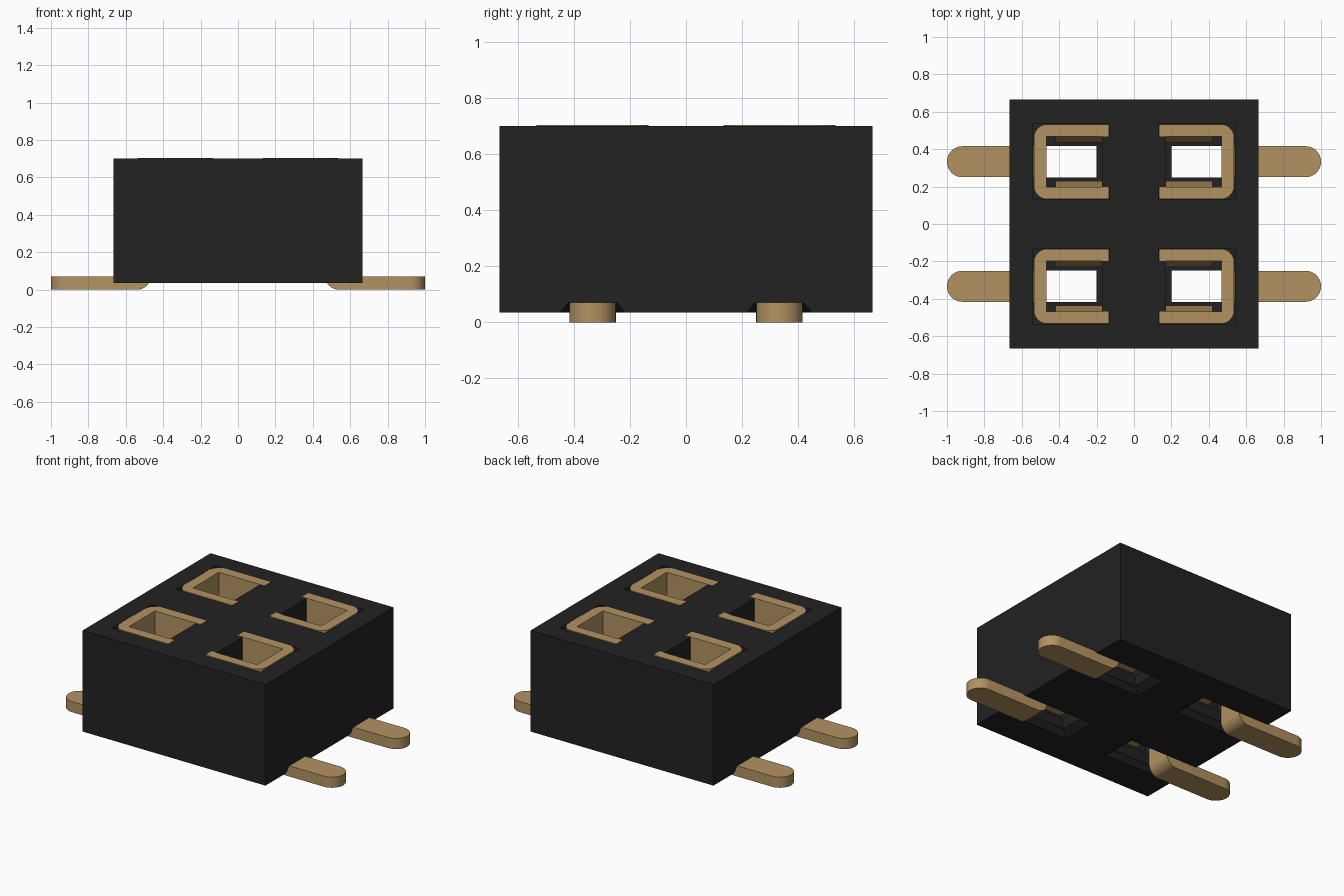
import bpy, bmesh, math

if "Cube" in bpy.data.objects:
    bpy.data.objects.remove(bpy.data.objects["Cube"])

PITCH = 0.333          # contact row offset in y
TOP = 0.70


def material(name, rgb):
    m = bpy.data.materials.new(name)
    m.diffuse_color = (*rgb, 1)
    m.use_nodes = True
    m.node_tree.nodes["Principled BSDF"].inputs["Base Color"].default_value = m.diffuse_color
    return m


BLACK = material("black plastic", (0.016, 0.016, 0.016))
GOLD = material("gold metal", (0.45, 0.29, 0.12))


def prism(bm, pts, lo, hi, to3d):
    """Extrude a 2D outline between lo and hi; to3d maps (a, b, depth) to xyz."""
    rings = [[bm.verts.new(to3d(a, b, d)) for a, b in pts] for d in (lo, hi)]
    n = len(pts)
    bm.faces.new(rings[0])
    bm.faces.new(rings[1])
    for i in range(n):
        j = (i + 1) % n
        bm.faces.new((rings[0][i], rings[0][j], rings[1][j], rings[1][i]))


def arc(cx, cy, r, a0, a1, n=8):
    return [(cx + r * math.cos(math.radians(a0 + (a1 - a0) * i / n)),
             cy + r * math.sin(math.radians(a0 + (a1 - a0) * i / n))) for i in range(n + 1)]


def rect(x0, x1, y0, y1):
    return [(x0, y0), (x1, y0), (x1, y1), (x0, y1)]


def finish(bm, name, mat):
    bmesh.ops.recalc_face_normals(bm, faces=bm.faces)
    me = bpy.data.meshes.new(name)
    bm.to_mesh(me)
    bm.free()
    me.materials.append(mat)
    ob = bpy.data.objects.new(name, me)
    bpy.context.collection.objects.link(ob)
    return ob


# Housing block
bm = bmesh.new()
prism(bm, rect(-0.665, 0.665, -0.665, 0.665), 0.035, TOP, lambda a, b, d: (a, b, d))
housing = finish(bm, "housing", BLACK)
cutters = []

for sx, side in ((1, "right"), (-1, "left")):
    for sy, row in ((1, "back"), (-1, "front")):
        def xy(a, b, d):
            return (sx * a, sy * PITCH + b, d)

        def xz(a, b, d):
            return (sx * a, sy * PITCH + d, b)

        def yz(a, b, d):
            return (sx * d, sy * PITCH + a, b)

        # Cavity with slots for the contact arms
        bm = bmesh.new()
        prism(bm, [(0.13, -0.203), (0.54, -0.203), (0.54, 0.203), (0.13, 0.203),
                   (0.13, 0.135), (0.17, 0.135), (0.17, -0.135), (0.13, -0.135)], 0.14, 0.8, xy)
        cutters.append(finish(bm, "cavity_cutter", BLACK))
        # Through hole in the floor
        bm = bmesh.new()
        prism(bm, rect(0.2, 0.538, -0.085, 0.085), -0.05, 0.2, xy)
        cutters.append(finish(bm, "hole_cutter", BLACK))
        # Sloped channel on the underside, open to the outside
        bm = bmesh.new()
        for x, w, z in ((0.2, 0.087, 0.07), (0.1, 0.145, 0.0)):
            for a, b in rect(x, 0.8, -w, w):
                bm.verts.new(xy(a, b, z))
        bmesh.ops.convex_hull(bm, input=bm.verts)
        cutters.append(finish(bm, "channel_cutter", BLACK))

        # Contact: U-shaped collar, open towards the middle
        bm = bmesh.new()
        collar = [(0.135, -0.2)] + arc(0.465, -0.13, 0.07, -90, 0) + arc(0.465, 0.13, 0.07, 0, 90) \
            + [(0.135, 0.2), (0.135, 0.135), (0.467, 0.135), (0.467, -0.135), (0.135, -0.135)]
        prism(bm, collar, 0.40, TOP + 0.003, xy)
        # Spring fingers leaning inwards
        for s in (1, -1):
            prism(bm, [(s * 0.135, 0.41), (s * 0.102, 0.2), (s * 0.15, 0.2), (s * 0.198, 0.41)],
                  0.17, 0.42, yz)
        # Stem and bend, then flat tail with a round tip
        prism(bm, [(0.467, 0.41)] + arc(0.537, 0.07, 0.07, 180, 270)
              + [(0.56, 0), (0.56, 0.07), (0.535, 0.07), (0.535, 0.41)], -0.083, 0.083, xz)
        prism(bm, [(0.56, -0.083)] + arc(0.917, 0, 0.083, -90, 90, 16) + [(0.56, 0.083)], 0, 0.07, xy)
        ob = finish(bm, f"contact_{row}_{side}", GOLD)
        bpy.ops.object.select_all(action='DESELECT')
        ob.select_set(True)
        bpy.context.view_layer.objects.active = ob
        bpy.ops.object.shade_smooth_by_angle(angle=math.radians(30))

# Cut the housing and bake the result
for c in cutters:
    c.hide_render = True
    mod = housing.modifiers.new("cut", 'BOOLEAN')
    mod.operation = 'DIFFERENCE'
    mod.solver = 'EXACT'
    mod.object = c
deps = bpy.context.evaluated_depsgraph_get()
baked = bpy.data.meshes.new_from_object(housing.evaluated_get(deps))
housing.modifiers.clear()
housing.data = baked
for c in cutters:
    bpy.data.objects.remove(c)
